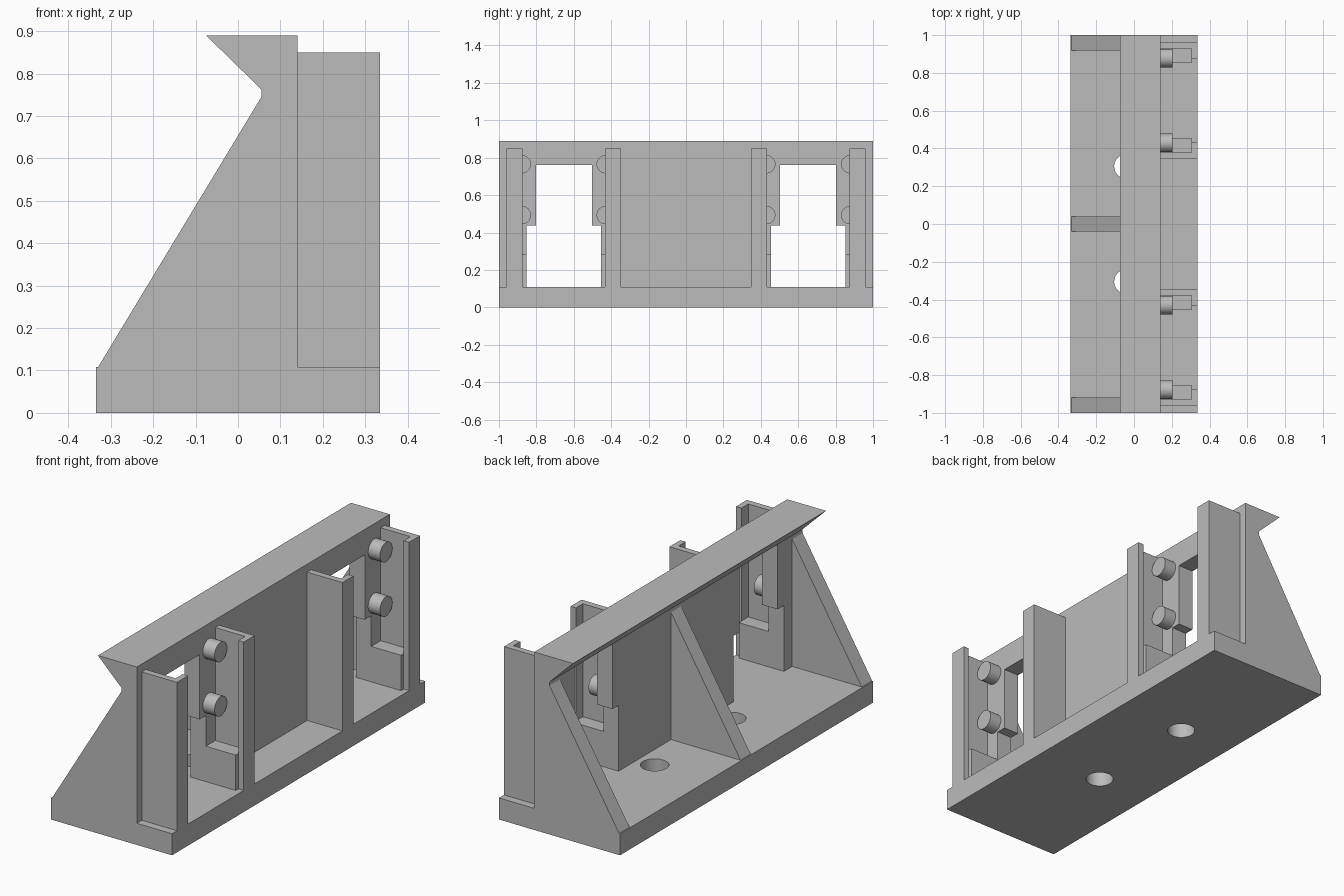
import bpy, bmesh, math
from mathutils import Vector, Matrix

if "Cube" in bpy.data.objects:
    bpy.data.objects.remove(bpy.data.objects["Cube"])

grey = bpy.data.materials.new("plain_grey")
grey.use_nodes = True
colour = (0.5, 0.5, 0.5, 1)
grey.diffuse_color = colour
grey.node_tree.nodes["Principled BSDF"].inputs["Base Color"].default_value = colour

BASE_TOP = 0.108
FRONT, WALL_FRONT, WALL_BACK = 0.335, 0.14, 0.055


def add_object(name, bm):
    bmesh.ops.recalc_face_normals(bm, faces=bm.faces)
    mesh = bpy.data.meshes.new(name)
    bm.to_mesh(mesh)
    bm.free()
    mesh.materials.append(grey)
    obj = bpy.data.objects.new(name, mesh)
    bpy.context.collection.objects.link(obj)
    return obj


def prism(name, outline, place, start, end):
    """Extrude a 2D outline; place(a, b, t) maps it to 3D at depth t."""
    bm = bmesh.new()
    face = bm.faces.new([bm.verts.new(place(a, b, start)) for a, b in outline])
    new = bmesh.ops.extrude_face_region(bm, geom=[face])["geom"]
    shift = Vector(place(0, 0, end)) - Vector(place(0, 0, start))
    bmesh.ops.translate(bm, vec=shift, verts=[v for v in new if isinstance(v, bmesh.types.BMVert)])
    return add_object(name, bm)


def along_y(a, b, t):
    return (a, t, b)


def along_x(a, b, t):
    return (t, a, b)


def along_z(a, b, t):
    return (a, b, t)


def box(name, x, y, z):
    return prism(name, [(x[0], y[0]), (x[1], y[0]), (x[1], y[1]), (x[0], y[1])], along_z, *z)


def cylinder(name, radius, depth, centre, rotation=Matrix()):
    bm = bmesh.new()
    bmesh.ops.create_cone(bm, cap_ends=True, segments=48, radius1=radius, radius2=radius,
                          depth=depth, matrix=Matrix.Translation(centre) @ rotation)
    obj = add_object(name, bm)
    smooth(obj)
    return obj


def smooth(obj):
    bpy.ops.object.select_all(action="DESELECT")
    obj.select_set(True)
    bpy.context.view_layer.objects.active = obj
    bpy.ops.object.shade_smooth_by_angle(angle=math.radians(30))


def cut(obj, cutter):
    mod = obj.modifiers.new("cut", "BOOLEAN")
    mod.operation = "DIFFERENCE"
    mod.solver = "EXACT"
    mod.object = cutter
    cutter.hide_render = True
    bpy.ops.object.select_all(action="DESELECT")
    obj.select_set(True)
    bpy.context.view_layer.objects.active = obj
    bpy.ops.object.modifier_apply(modifier=mod.name)
    bpy.data.objects.remove(cutter)


# Base plate with two bolt holes
base = box("base_plate", (-FRONT, FRONT), (-1, 1), (0, BASE_TOP))
for side in (-1, 1):
    cut(base, cylinder("hole_cutter", 0.065, 0.4, (-0.04, side * 0.305, 0.05)))
smooth(base)

# Upright wall with an overhanging hooked lip
wall = prism("upright_wall",
             [(WALL_FRONT, BASE_TOP), (WALL_FRONT, 0.89), (-0.075, 0.89),
              (WALL_BACK, 0.763), (WALL_BACK, BASE_TOP)], along_y, -1, 1)

# Stepped windows, wider at the bottom
for side in (-1, 1):
    half = [(0.454, 0.05), (0.454, 0.438), (0.503, 0.438), (0.503, 0.762),
            (0.802, 0.762), (0.802, 0.438), (0.853, 0.438), (0.853, 0.05)]
    outline = [(side * y, z) for y, z in half]
    cut(wall, prism("window_cutter", outline, along_x, 0, 0.25))

# Three sloping ribs at the back of the wall
rib = [(-0.33, BASE_TOP), (WALL_BACK, 0.745), (WALL_BACK, BASE_TOP)]
for name, y0, y1 in (("right_rib", -1, -0.918), ("middle_rib", -0.04, 0.04),
                     ("left_rib", 0.918, 1)):
    prism(name, rib, along_y, y0, y1)

# Angle-section guide posts, each with a stop block and two round pegs
turn = Matrix.Rotation(math.pi / 2, 4, "Y")
for side, label in ((-1, "right"), (1, "left")):
    # plate edge, and direction from the plate towards the window
    for place, edge, inward in (("inner", 0.347, 1), ("outer", 0.96, -1)):
        def y_at(offset):
            return side * (edge + inward * offset)
        angle = [(WALL_FRONT, y_at(0)), (FRONT, y_at(0)), (FRONT, y_at(0.086)),
                 (0.305, y_at(0.086)), (0.305, y_at(0.032)), (WALL_FRONT, y_at(0.032))]
        prism(f"{label}_{place}_post", angle, along_z, BASE_TOP, 0.85)
        box(f"{label}_{place}_stop_block", (WALL_FRONT, 0.305),
            (y_at(0.032), y_at(0.107)), (BASE_TOP, 0.285))
        for level, z in (("lower", 0.493), ("upper", 0.765)):
            cylinder(f"{label}_{place}_{level}_peg", 0.049, 0.065,
                     (WALL_FRONT + 0.0325, y_at(0.082), z), turn)
